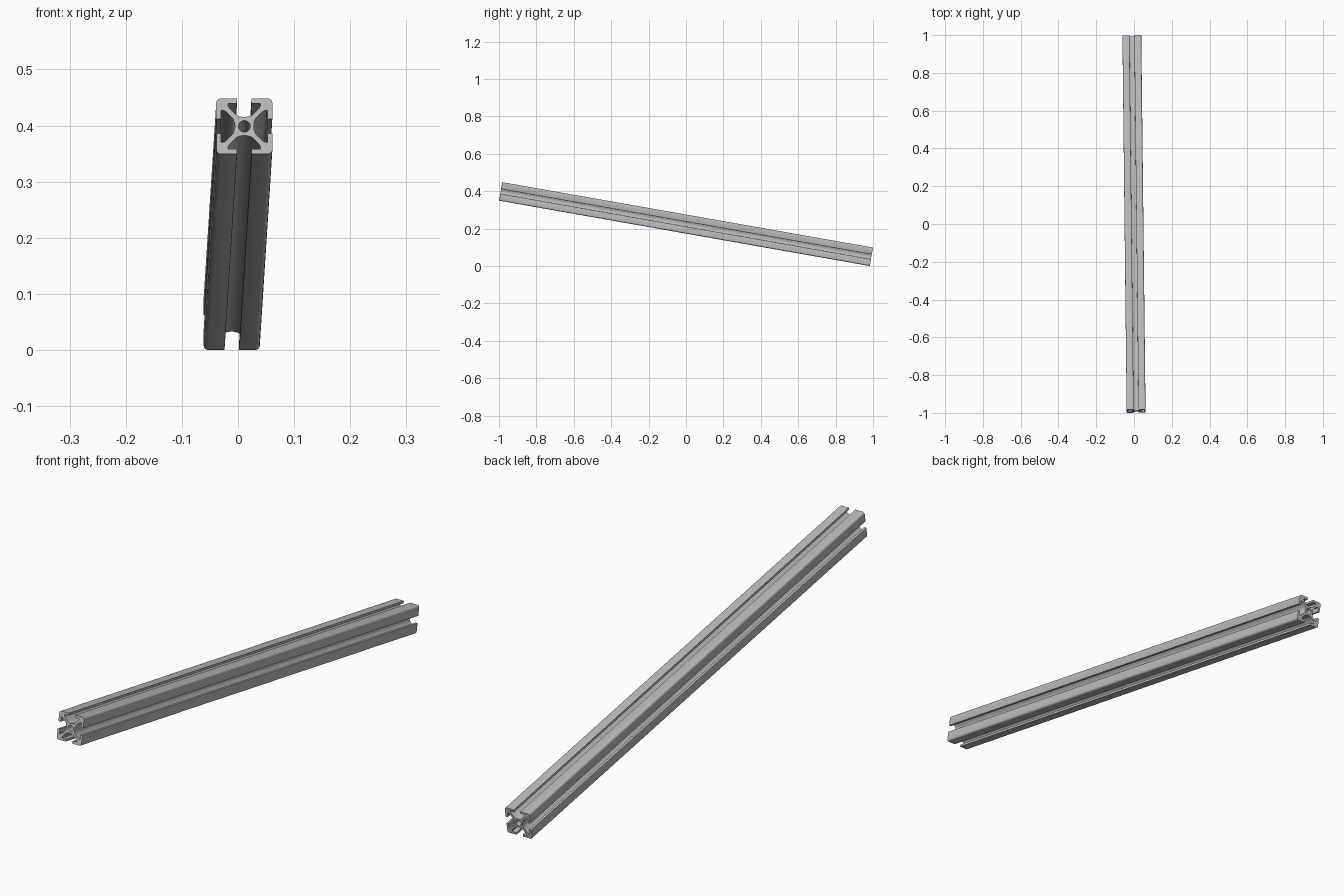
import bpy, bmesh
from math import sin, cos, pi, radians

if "Cube" in bpy.data.objects:
    bpy.data.objects.remove(bpy.data.objects["Cube"])

HALF = 0.05          # half width of the square section
LENGTH = 2.012
SLOT = 0.0128        # half width of the slot opening
LIP = HALF - 0.0087  # inner face of the lips
CAVITY = 0.0292      # half width of the slot cavity
WEB = 0.0062         # offset of the diagonal web faces
HOLE = 0.0105        # bore radius
FILLET = 0.008       # outer corner radius


def arc(cx, cy, r, a, b, n):
    return [(cx + r * cos(radians(a + (b - a) * i / n)),
             cy + r * sin(radians(a + (b - a) * i / n))) for i in range(n + 1)]


def side_profile():
    """One side of the section, from the slot floor out to the corner."""
    r = 0.003
    floor = [(SLOT * i / 5, 0.0168 + 0.003 * (i / 5) ** 2) for i in range(5)]
    half = floor + [(SLOT + 0.001, SLOT + 0.001 + WEB)]
    half += [(CAVITY - r, CAVITY - r + WEB), (CAVITY - r / 4, CAVITY + WEB + r / 4)]
    half += [(CAVITY, CAVITY + WEB + r)]
    half += arc(CAVITY - r / 2, LIP - r / 2, r / 2, 0, 90, 3)
    half += [(SLOT, LIP)]
    half += arc(SLOT + 0.001, HALF - 0.001, 0.001, 180, 90, 2)
    corner = arc(HALF - FILLET, HALF - FILLET, FILLET, 90, 45, 4)
    left = [(-x, y) for x, y in reversed((half + corner)[1:])]
    return left[1:] + half + corner


def add_loop(bm, points):
    verts = [bm.verts.new((x, -LENGTH / 2, z)) for x, z in points]
    return [bm.edges.new((v, verts[i - 1])) for i, v in enumerate(verts)]


# Section outline: one slotted side turned around the four sides
outline = []
for k in range(4):
    c, s = cos(-k * pi / 2), sin(-k * pi / 2)
    outline += [(x * c - y * s, x * s + y * c) for x, y in side_profile()]
bore = arc(0, 0, HOLE, 0, 360, 32)[:-1]

# Fill the section around the bore and extrude it along the rail
bm = bmesh.new()
edges = add_loop(bm, outline) + add_loop(bm, bore)
bmesh.ops.triangle_fill(bm, use_beauty=True, edges=edges)
result = bmesh.ops.extrude_face_region(bm, geom=bm.faces[:], use_keep_orig=True)
moved = [g for g in result["geom"] if isinstance(g, bmesh.types.BMVert)]
bmesh.ops.translate(bm, verts=moved, vec=(0, LENGTH, 0))
bmesh.ops.recalc_face_normals(bm, faces=bm.faces[:])
mesh = bpy.data.meshes.new("slotted_rail")
bm.to_mesh(mesh)
bm.free()

# Bare metal
metal = bpy.data.materials.new("aluminium grey")
metal.use_nodes = True
grey = (0.5, 0.5, 0.5, 1)
metal.diffuse_color = grey
metal.node_tree.nodes["Principled BSDF"].inputs["Base Color"].default_value = grey
mesh.materials.append(metal)

# Place the rail sloping down towards the back
rail = bpy.data.objects.new("slotted_rail", mesh)
bpy.context.collection.objects.link(rail)
rail.rotation_euler = (radians(-10), 0, radians(0.65))
rail.location = (0, 0, 0.224)
bpy.context.view_layer.objects.active = rail
rail.select_set(True)
bpy.ops.object.shade_smooth_by_angle(angle=radians(30))
